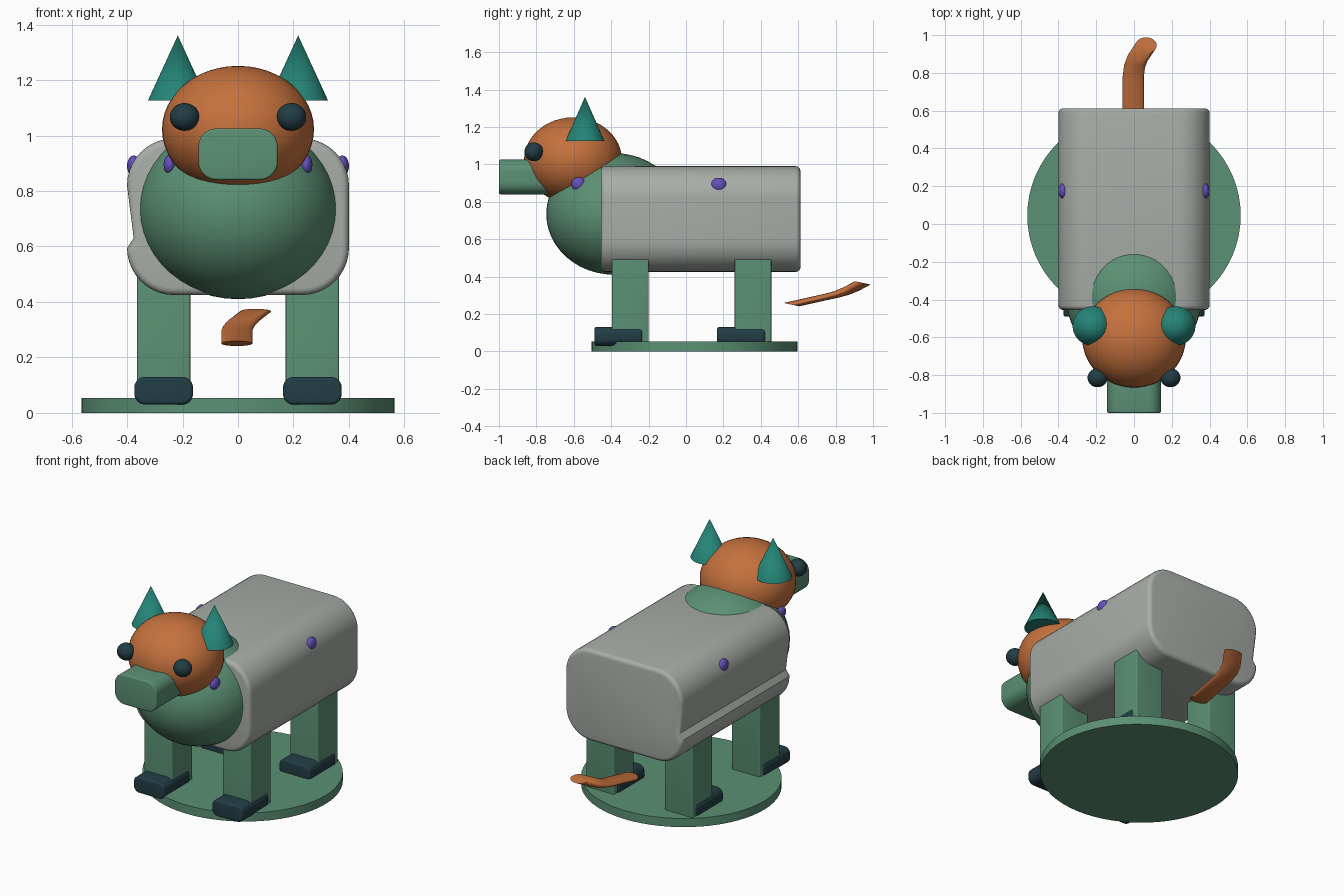
import bpy, bmesh
from math import pi, cos, sin, radians
from mathutils import Matrix, Vector

if "Cube" in bpy.data.objects:
    bpy.data.objects.remove(bpy.data.objects["Cube"], do_unlink=True)


def material(name, *rgb):
    m = bpy.data.materials.new(name)
    m.use_nodes = True
    m.diffuse_color = (*rgb, 1)
    m.node_tree.nodes["Principled BSDF"].inputs["Base Color"].default_value = (*rgb, 1)
    return m


orange = material("orange", 0.56, 0.165, 0.047)
green = material("sage green", 0.105, 0.28, 0.175)
grey = material("light grey", 0.39, 0.42, 0.39)
teal = material("teal", 0.018, 0.23, 0.185)
dark = material("dark slate", 0.016, 0.046, 0.06)
purple = material("purple", 0.13, 0.08, 0.5)


def finish(name, bm, mat, angle=35):
    bmesh.ops.recalc_face_normals(bm, faces=bm.faces)
    mesh = bpy.data.meshes.new(name)
    bm.to_mesh(mesh)
    bm.free()
    mesh.materials.append(mat)
    mesh.shade_smooth()
    mesh.set_sharp_from_angle(angle=radians(angle))
    obj = bpy.data.objects.new(name, mesh)
    bpy.context.collection.objects.link(obj)
    return obj


def ball(name, mat, centre, radii):
    bm = bmesh.new()
    bmesh.ops.create_uvsphere(bm, u_segments=48, v_segments=24, radius=1,
                              matrix=Matrix.LocRotScale(centre, None, radii))
    return finish(name, bm, mat)


def cone(name, mat, centre, scale, bottom, top):
    bm = bmesh.new()
    bmesh.ops.create_cone(bm, cap_ends=True, segments=64, radius1=bottom, radius2=top,
                          depth=1, matrix=Matrix.LocRotScale(centre, None, scale))
    return finish(name, bm, mat)


def rounded_profile(x0, x1, z0, z1, r, steps=10):
    # Counter-clockwise from the middle of the right side
    corners = [(x1 - r, z1 - r), (x0 + r, z1 - r), (x0 + r, z0 + r), (x1 - r, z0 + r)]
    return [[(cx + r * cos(a), cz + r * sin(a))
             for a in ((q + i / steps) * pi / 2 for i in range(steps + 1))]
            for q, (cx, cz) in enumerate(corners)]


def extrude_profile(name, mat, points, y0, y1, bevel):
    bm = bmesh.new()
    face = bm.faces.new([bm.verts.new((x, y0, z)) for x, z in points])
    new = bmesh.ops.extrude_face_region(bm, geom=[face])["geom"]
    bmesh.ops.translate(bm, vec=(0, y1 - y0, 0),
                        verts=[v for v in new if isinstance(v, bmesh.types.BMVert)])
    if not face.is_valid or len(bm.faces) < len(points) + 2:
        bmesh.ops.holes_fill(bm, edges=[e for e in bm.edges if e.is_boundary])
    rims = [e for e in bm.edges if abs(e.verts[0].co.y - e.verts[1].co.y) < 1e-5]
    bmesh.ops.bevel(bm, geom=rims, offset=bevel, segments=4, profile=0.5,
                    affect='EDGES', clamp_overlap=True)
    return finish(name, bm, mat)


def rounded_bar(name, mat, x0, x1, z0, z1, r, y0, y1, bevel):
    points = sum(rounded_profile(x0, x1, z0, z1, r), [])
    return extrude_profile(name, mat, points, y0, y1, bevel)


# Stand
cone("stand", green, (0, 0.045, 0.0265), (0.565, 0.55, 0.053), 1, 1)

# Body, with a crease along its right flank
quarters = rounded_profile(-0.4, 0.4, 0.425, 0.99, 0.17)
crease = [(-0.376, 0.63)]
extrude_profile("body", grey, quarters[0] + quarters[1] + crease + quarters[2] + quarters[3],
                -0.455, 0.612, 0.025)

# Chest, head and snout
ball("chest", green, (0, -0.385, 0.735), (0.36, 0.362, 0.325))
ball("head", orange, (0, -0.604, 1.022), (0.274, 0.262, 0.229))
rounded_bar("snout", green, -0.143, 0.143, 0.84, 1.025, 0.065, -1, -0.7, 0.008)

# Paired parts
for side, s in (("left", 1), ("right", -1)):
    ball(side + "_eye", dark, (s * 0.193, -0.814, 1.067), (0.053, 0.05, 0.05))
    cone(side + "_ear", teal, (s * 0.217, -0.54, 1.243), (0.108, 0.104, 0.235), 1, 0)
    ball(side + "_body_spot", purple, (s * 0.376, 0.175, 0.89), (0.024, 0.041, 0.038))
    ball(side + "_chest_spot", purple, (s * 0.246, -0.575, 0.895), (0.022, 0.038, 0.036))
    for end, y in (("front", -0.298), ("back", 0.358)):
        x = s * 0.268
        rounded_bar(f"{end}_{side}_leg", green, x - 0.096, x + 0.096, 0.045, 0.6, 0.008,
                    y - 0.098, y + 0.098, 0.006)
        rounded_bar(f"{end}_{side}_foot", dark, x - 0.106, x + 0.106, 0.03, 0.13, 0.04,
                    y - 0.192, y + 0.064, 0.012)

# Tail: slanted oval rings swept along a bent path
path = [(-0.004, 0.563, 0.25), (-0.004, 0.78, 0.298), (0.003, 0.835, 0.313),
        (0.02, 0.88, 0.332), (0.064, 0.946, 0.366)]
bm = bmesh.new()
rings = []
for centre in path:
    rings.append([bm.verts.new(Vector(centre) + Vector((0.056 * cos(a), 0.042 * sin(a),
                                                        -0.009 * sin(a))))
                  for a in (i * pi / 16 for i in range(32))])
for low, high in zip(rings, rings[1:]):
    for i in range(32):
        j = (i + 1) % 32
        bm.faces.new((low[i], low[j], high[j], high[i]))
bm.faces.new(rings[0])
bm.faces.new(rings[-1])
finish("tail", bm, orange, 50)
